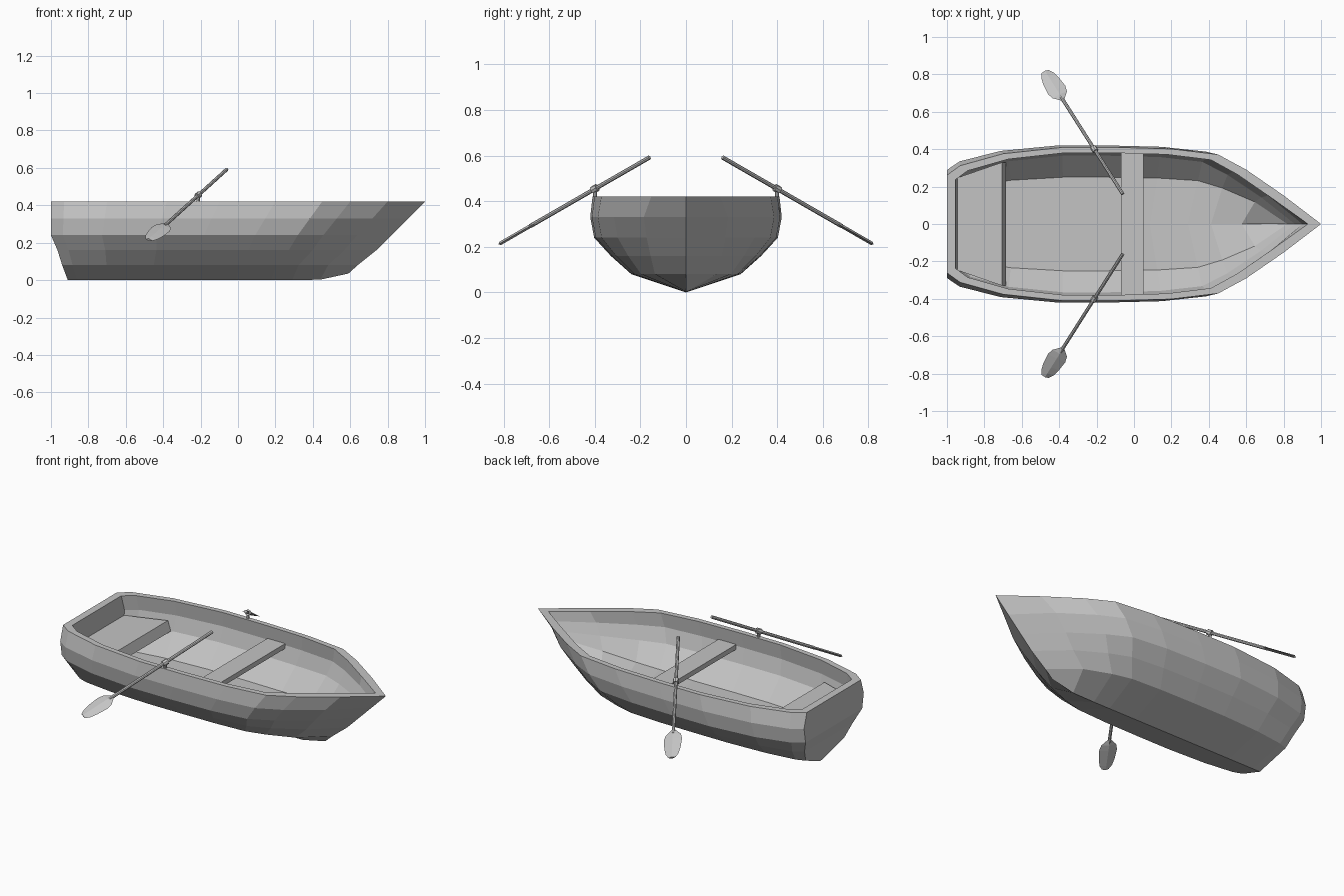
import bpy, bmesh
from mathutils import Vector

cube = bpy.data.objects.get("Cube")
if cube:
    bpy.data.objects.remove(cube, do_unlink=True)

grey = bpy.data.materials.new("plain grey")
grey.use_nodes = True
grey.diffuse_color = (0.55, 0.55, 0.55, 1)
grey.node_tree.nodes["Principled BSDF"].inputs["Base Color"].default_value = grey.diffuse_color


def finish(name, bm):
    """Clean a bmesh and turn it into a named object."""
    bmesh.ops.remove_doubles(bm, verts=bm.verts, dist=0.0005)
    bmesh.ops.recalc_face_normals(bm, faces=bm.faces)
    mesh = bpy.data.meshes.new(name)
    bm.to_mesh(mesh)
    bm.free()
    mesh.materials.append(grey)
    obj = bpy.data.objects.new(name, mesh)
    bpy.context.collection.objects.link(obj)
    return obj


def loft(name, rings, closed=False):
    """Skin consecutive rings of points; closed rings also get end caps."""
    bm = bmesh.new()
    rows = [[bm.verts.new(p) for p in ring] for ring in rings]
    n = len(rows[0])
    for a, b in zip(rows, rows[1:]):
        for i in range(n if closed else n - 1):
            j = (i + 1) % n
            bm.faces.new((a[i], a[j], b[j], b[i]))
    if closed:
        bm.faces.new(rows[0])
        bm.faces.new(rows[-1])
    return finish(name, bm)


# Hull: horizontal U-shaped levels from keel up, over the gunwale, down inside
stations = [(0, .65), (.035, .77), (.15, .92), (.31, 1), (.45, 1),
            (.6, .98), (.725, .91), (.8, .72), (.9, .39), (1, 0)]
levels = [  # stern x, bow x, z, z at bow, half breadth, taper power, rise power
    (-.91, .59, 0, .035, 0, 1, 9),
    (-.94, .64, .08, .08, .24, .6, 1),
    (-.965, .74, .16, .16, .33, .8, 1),
    (-1, .82, .24, .24, .403, .9, 1),
    (-1, .91, .33, .33, .42, .87, 1),
    (-1, 1, .42, .42, .41, 1.05, 1),
    (-.955, .93, .42, .42, .38, 1.1, 1),
    (-.945, .9, .33, .37, .39, 1, 2),
    (-.94, .86, .24, .32, .365, 1, 2),
    (-.92, .82, .12, .28, .25, .8, 2),
    (-.9, .74, .12, .19, 0, 1, 2),
]
rings = []
for stern, bow, z, z_bow, breadth, power, lift in levels:
    side = []
    for f, w in stations:
        rise = max(0, (f - .6) / .4) ** lift
        side.append(Vector((stern + f * (bow - stern), breadth * w ** power,
                            z + rise * (z_bow - z))))
    rings.append(side[::-1] + [Vector((p.x, -p.y, p.z)) for p in side])
loft("hull", rings)


# Seats
def slab(name, outline, z0, z1, slope=0):
    low = [(x + (slope if i in (1, 2) else 0), y, z0) for i, (x, y) in enumerate(outline)]
    loft(name, [low, [(x, y, z1) for x, y in outline]], closed=True)


slab("stern_seat", [(-.965, -.24), (-.705, -.33), (-.705, .33), (-.965, .24)], .24, .3, .02)
slab("middle_seat", [(-.07, -.385), (.05, -.385), (.05, .385), (-.07, .385)], .31, .34)


# Oars and oarlocks
def tube(name, a, b, radius, sides=8):
    axis = (b - a).normalized()
    u = axis.orthogonal().normalized()
    v = axis.cross(u)
    flat = bmesh.new()
    bmesh.ops.create_circle(flat, segments=sides, radius=radius)
    circle = [vert.co.copy() for vert in flat.verts]
    flat.free()
    loft(name, [[p + u * c.x + v * c.y for c in circle] for p in (a, b)], closed=True)


for side, label in ((1, "left"), (-1, "right")):
    grip = Vector((-.06, side * .16, .592))
    tip = Vector((-.476, side * .815, .215))
    axis = (tip - grip).normalized()
    across = (Vector((1, 0, 0)) - axis * axis.x).normalized()
    normal = axis.cross(across)
    tube(label + "_oar_shaft", grip, grip.lerp(tip, .8), .0095)

    # Leaf-shaped blade with thin edges
    blade = []
    for f, w in ((.77, .01), (.81, .044), (.85, .053), (.92, .047), (.97, .037), (1, .02)):
        c = grip.lerp(tip, f)
        blade.append([c + across * w, c + normal * .008, c - across * w, c - normal * .008])
    loft(label + "_oar_blade", blade, closed=True)

    # Collar round the shaft and post on the gunwale
    pivot = grip.lerp(tip, .366)
    tube(label + "_oarlock_collar", pivot - axis * .014, pivot + axis * .014, .017)
    tube(label + "_oarlock_post", Vector((pivot.x, pivot.y, .4)), pivot, .009)
